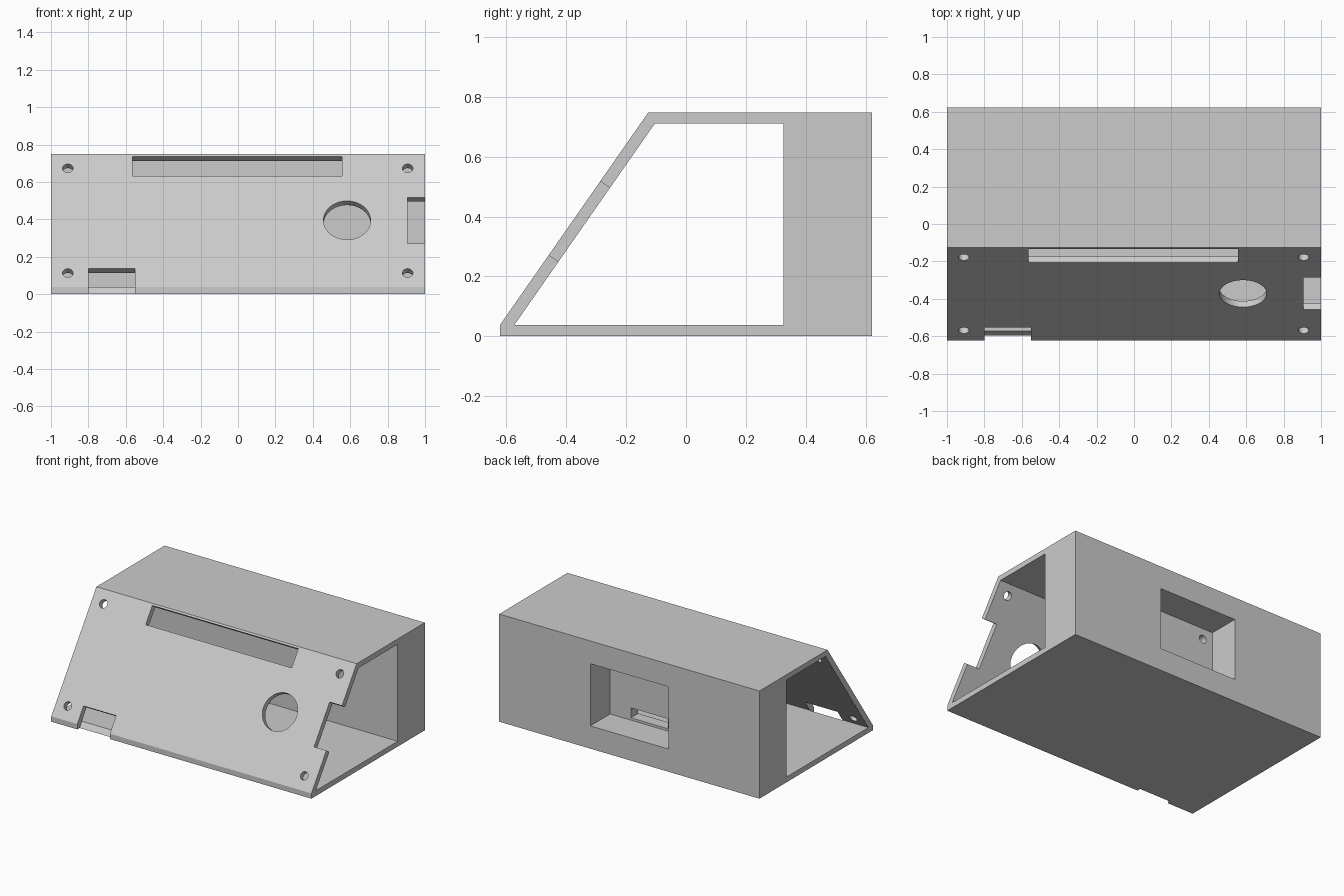
import bpy, bmesh, math
from mathutils import Matrix, Vector

if "Cube" in bpy.data.objects:
    bpy.data.objects.remove(bpy.data.objects["Cube"])

grey = bpy.data.materials.new("light_grey")
grey.diffuse_color = (0.6, 0.6, 0.6, 1)
grey.use_nodes = True
grey.node_tree.nodes["Principled BSDF"].inputs["Base Color"].default_value = grey.diffuse_color


def add_object(name, bm):
    bmesh.ops.recalc_face_normals(bm, faces=bm.faces)
    mesh = bpy.data.meshes.new(name)
    bm.to_mesh(mesh)
    bm.free()
    obj = bpy.data.objects.new(name, mesh)
    bpy.context.collection.objects.link(obj)
    mesh.materials.append(grey)
    return obj


def prism(name, profile, half):
    """Extrude a (y, z) profile along x, centred."""
    bm = bmesh.new()
    face = bm.faces.new([bm.verts.new((-half, y, z)) for y, z in profile])
    ext = bmesh.ops.extrude_face_region(bm, geom=[face])
    moved = [v for v in ext["geom"] if isinstance(v, bmesh.types.BMVert)]
    bmesh.ops.translate(bm, verts=moved, vec=(2 * half, 0, 0))
    return add_object(name, bm)


def box(name, lo, hi, frame=Matrix()):
    bm = bmesh.new()
    lo, hi = Vector(lo), Vector(hi)
    place = Matrix.Translation((lo + hi) / 2) @ Matrix.Diagonal((*(hi - lo), 1))
    bmesh.ops.create_cube(bm, size=1, matrix=frame @ place)
    return add_object(name, bm)


def cylinder(name, radius, depth, frame, segments=48):
    bm = bmesh.new()
    bmesh.ops.create_cone(bm, cap_ends=True, segments=segments, radius1=radius,
                          radius2=radius, depth=depth, matrix=frame)
    return add_object(name, bm)


def cut(target, cutter):
    mod = target.modifiers.new("cut", 'BOOLEAN')
    mod.operation, mod.solver, mod.object = 'DIFFERENCE', 'EXACT', cutter
    bpy.context.view_layer.objects.active = target
    bpy.ops.object.modifier_apply(modifier=mod.name)
    bpy.data.objects.remove(cutter)


# Enclosure shell: sloped front, thick back wall, open ends
case = prism("enclosure", [(-0.622, 0), (0.622, 0), (0.622, 0.748),
                           (-0.126, 0.748), (-0.622, 0.037)], 1.0)
cut(case, prism("cavity", [(-0.574, 0.037), (0.325, 0.037),
                           (0.325, 0.711), (-0.104, 0.711)], 1.2))

# Frame of the sloped panel: local y runs up the slope, local z points outward
slope = math.atan2(0.711, 0.496)
panel = Matrix.Translation((0, -0.622, 0.037)) @ Matrix.Rotation(slope, 4, 'X')
IN, OUT = -0.042, 0.1


def up(z):
    """Distance along the slope for a given height."""
    return (z - 0.037) / math.sin(slope)


# Rectangular openings in the panel: display slot, side notch, bottom notch
for name, x0, x1, z0, z1 in [("display_slot", -0.565, 0.557, 0.632, 0.737),
                             ("side_notch", 0.905, 1.2, 0.272, 0.518),
                             ("bottom_notch", -0.80, -0.55, -0.1, 0.136)]:
    cut(case, box(name, (x0, up(z0), IN), (x1, up(z1), OUT), panel))

# Round opening and four screw holes in the panel
holes = [(0.583, 0.395, 0.126)]
holes += [(x, z, 0.028) for x in (-0.91, 0.907) for z in (0.113, 0.673)]
for x, z, r in holes:
    at = panel @ Matrix.Translation((x, up(z), (IN + OUT) / 2))
    cut(case, cylinder("panel_hole", r, OUT - IN, at))

# Recess in the back with a cable slot and a small hole into the cavity
cut(case, box("back_recess", (-0.3, 0.405, 0.158), (0.3, 0.8, 0.59)))
cut(case, box("cable_slot", (-0.145, 0.25, 0.174), (0.14, 0.45, 0.243)))
cut(case, cylinder("recess_hole", 0.028, 0.2,
                   Matrix.Translation((-0.222, 0.365, 0.516))
                   @ Matrix.Rotation(math.pi / 2, 4, 'X')))

# Smooth hole walls, crisp edges
bpy.ops.object.select_all(action='DESELECT')
case.select_set(True)
bpy.context.view_layer.objects.active = case
bpy.ops.object.shade_smooth_by_angle(angle=math.radians(30))
